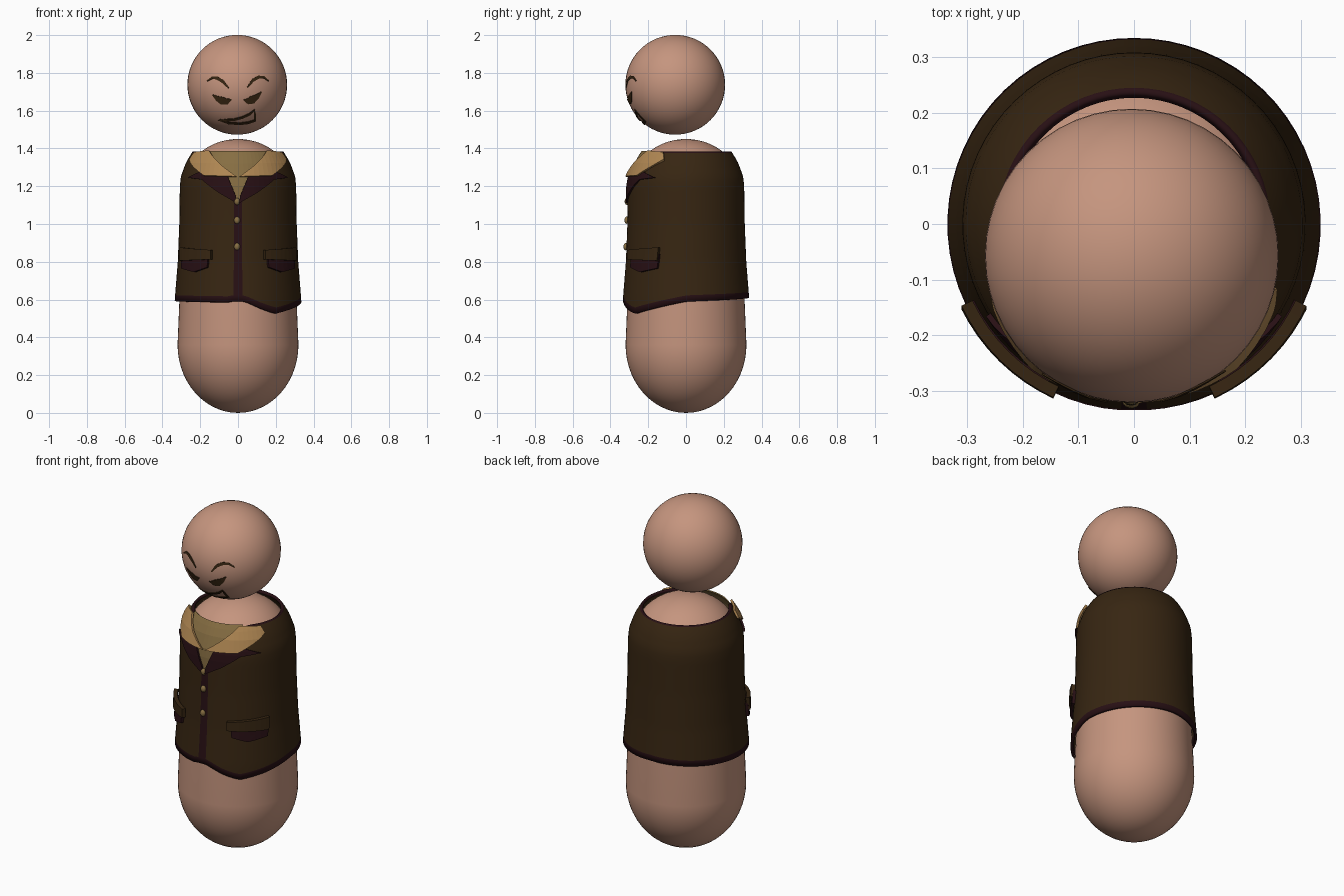
import bpy, bmesh, math
from mathutils import Vector

cube = bpy.data.objects.get("Cube")
if cube:
    bpy.data.objects.remove(cube, do_unlink=True)


def material(name, rgb):
    m = bpy.data.materials.new(name)
    m.use_nodes = True
    m.diffuse_color = (*rgb, 1)
    m.node_tree.nodes["Principled BSDF"].inputs["Base Color"].default_value = (*rgb, 1)
    return m


SKIN = material("skin", (0.56, 0.30, 0.21))
BROWN = material("dark brown cloth", (0.038, 0.019, 0.006))
MAROON = material("maroon trim", (0.021, 0.005, 0.007))
TAN = material("tan collar", (0.43, 0.24, 0.085))
OLIVE = material("olive shirt", (0.24, 0.155, 0.055))


def lerp_table(table, v):
    for (a, p), (b, q) in zip(table, table[1:]):
        if v <= b:
            return p + (q - p) * max(0, (v - a) / (b - a))
    return table[-1][1]


def finish(name, bm, mats, smooth=False):
    mesh = bpy.data.meshes.new(name)
    bm.to_mesh(mesh)
    bm.free()
    for m in mats:
        mesh.materials.append(m)
    for p in mesh.polygons:
        p.use_smooth = smooth
    obj = bpy.data.objects.new(name, mesh)
    bpy.context.collection.objects.link(obj)
    return obj


def solidify(obj, thickness, offset):
    mod = obj.modifiers.new("thickness", "SOLIDIFY")
    mod.thickness, mod.offset = thickness, offset


def around(angle, r, z):
    return Vector((r * math.sin(angle), -r * math.cos(angle), z))


def grid(columns):
    """Skin a closed ring of vertex columns; returns bmesh and faces by column."""
    bm = bmesh.new()
    cols = [[bm.verts.new(p) for p in col] for col in columns]
    faces = []
    for i, c in enumerate(cols):
        d = cols[(i + 1) % len(cols)]
        faces.append([bm.faces.new((c[j], d[j], d[j + 1], c[j + 1])) for j in range(len(c) - 1)])
    return bm, faces


# Body: tapered peg with rounded ends
arc = [math.pi / 2 * k / 14 for k in range(15)]
profile = [(0.32 * math.sin(t), 0.36 - 0.36 * math.cos(t)) for t in arc]
profile += [(0.285 * math.cos(t), 1.2 + 0.25 * math.sin(t)) for t in arc]
bm, _ = grid([[around(math.tau * i / 64, r, z) for r, z in profile] for i in range(64)])
bmesh.ops.remove_doubles(bm, verts=bm.verts, dist=0.0005)
finish("body", bm, [SKIN], True)

# Head: floating ball
HEAD, HEAD_R = Vector((-0.004, -0.057, 1.737)), 0.264
bm = bmesh.new()
bmesh.ops.create_uvsphere(bm, u_segments=48, v_segments=32, radius=HEAD_R)
bmesh.ops.translate(bm, verts=bm.verts, vec=HEAD)
finish("head", bm, [SKIN], True)

# Jacket: shell with an uneven hem and an open neck
WIDTH = [(0.52, 0.338), (0.6, 0.335), (0.8, 0.319), (1.0, 0.311), (1.2, 0.308),
         (1.25, 0.303), (1.32, 0.278), (1.37, 0.25), (1.39, 0.235)]
HEM = [(-180, 0.61), (-90, 0.592), (-8, 0.585), (0, 0.597), (8, 0.585), (22, 0.55),
       (36, 0.525), (57, 0.55), (90, 0.59), (180, 0.61)]
NECK = [(0, 1.12), (4, 1.12), (13, 1.25), (38, 1.375), (50, 1.385), (180, 1.385)]


def jacket_r(z):
    return lerp_table(WIDTH, z)


def jacket_column(deg):
    signed = deg if deg <= 180 else deg - 360
    low, high = lerp_table(HEM, signed), lerp_table(NECK, abs(signed))
    a, b = low + 0.032, high - 0.008
    heights = [low] + [a + (b - a) * k / 30 for k in range(31)] + [high]
    return [around(math.radians(deg), jacket_r(z), z) for z in heights]


bm, faces = grid([jacket_column(4 + 352 * i / 64) for i in range(65)])
for i, column in enumerate(faces):
    for j, f in enumerate(column):
        f.material_index = int(i == 64 or j in (0, len(column) - 1))
jacket = finish("jacket", bm, [BROWN, MAROON], True)
solidify(jacket, 0.015, -1)


def plate(name, points, off, thick, mat):
    """Cloth piece drawn in front-on x, z and wrapped round the jacket."""
    bm = bmesh.new()
    verts = []
    for x, z in points:
        s = max(-1, min(1, x / (jacket_r(z) + off)))
        verts.append(bm.verts.new((math.asin(s), 0, z)))
    bm.faces.new(verts)
    bmesh.ops.triangulate(bm, faces=bm.faces)

    def cut(co, no):
        bmesh.ops.bisect_plane(bm, geom=bm.verts[:] + bm.edges[:] + bm.faces[:],
                               plane_co=co, plane_no=no)
    for k in range(-15, 16):
        cut((math.radians(k * 5 + 0.7), 0, 0), (1, 0, 0))
    for k in range(36):
        cut((0, 0, 0.7 + k * 0.02), (0, 0, 1))
    for v in bm.verts:
        v.co = around(v.co.x, jacket_r(v.co.z) + off, v.co.z)
    solidify(finish(name, bm, [mat]), thick, 0)


# Shirt, lapels, collar and pockets
plate("shirt_front", [(0, 1.1), (0.08, 1.25), (0.155, 1.385), (-0.155, 1.385), (-0.08, 1.25)],
      -0.007, 0.006, OLIVE)
for side, s in (("left", 1), ("right", -1)):
    def flip(pts):
        return [(s * x, z) for x, z in pts]
    plate(side + "_lapel", flip([(0.006, 1.11), (0.1, 1.165), (0.19, 1.235), (0.262, 1.245),
                                 (0.2, 1.275), (0.06, 1.27), (0.012, 1.15)]), 0.005, 0.01, MAROON)
    plate(side + "_collar", flip([(0.008, 1.25), (0.18, 1.256), (0.255, 1.34), (0.228, 1.378),
                                  (0.15, 1.386)]), 0.013, 0.012, TAN)
    plate(side + "_pocket", flip([(0.155, 0.84), (0.295, 0.84), (0.295, 0.765), (0.23, 0.745),
                                  (0.16, 0.77)]), 0.009, 0.016, MAROON)
    plate(side + "_pocket_flap", flip([(0.14, 0.862), (0.3, 0.876), (0.3, 0.805), (0.14, 0.812)]),
          0.016, 0.022, BROWN)

# Buttons
for n, z in enumerate((1.12, 1.02, 0.88)):
    bm = bmesh.new()
    bmesh.ops.create_uvsphere(bm, u_segments=12, v_segments=8, radius=0.016)
    for v in bm.verts:
        v.co = Vector((v.co.x - 0.005, v.co.y * 0.8 - jacket_r(z) - 0.003, v.co.z * 1.2 + z))
    finish("button_%d" % (n + 1), bm, [OLIVE], True)


# Painted face: thin marks laid on the ball
def on_head(x, z):
    d = (HEAD_R + 0.003) ** 2 - (x - HEAD.x) ** 2 - (z - HEAD.z) ** 2
    return Vector((x, HEAD.y - math.sqrt(d), z))


def stroke(name, points, widths, closed=False):
    bm = bmesh.new()
    n = len(points)
    rails = []
    for i, (x, z) in enumerate(points):
        p = points[i - 1] if closed or i else points[0]
        q = points[(i + 1) % n] if closed or i < n - 1 else points[i]
        t = Vector((q[0] - p[0], q[1] - p[1])).normalized() * widths[i % len(widths)] / 2
        rails.append((bm.verts.new(on_head(x + t.y, z - t.x)), bm.verts.new(on_head(x - t.y, z + t.x))))
    for i in range(n if closed else n - 1):
        a, b = rails[i], rails[(i + 1) % n]
        bm.faces.new((a[0], b[0], b[1], a[1]))
    bmesh.ops.recalc_face_normals(bm, faces=bm.faces)
    solidify(finish(name, bm, [BROWN]), 0.003, 0)


brow = [0.005, 0.012, 0.017, 0.016, 0.006]
stroke("right_brow", [(-0.164, 1.757), (-0.135, 1.775), (-0.11, 1.772), (-0.082, 1.755),
                      (-0.05, 1.72)], brow)
stroke("left_brow", [(0.163, 1.757), (0.135, 1.778), (0.108, 1.777), (0.078, 1.76),
                     (0.05, 1.722)], brow)
lid = [0.004, 0.026, 0.042, 0.032, 0.004]
stroke("right_eye", [(-0.135, 1.684), (-0.11, 1.665), (-0.083, 1.652), (-0.058, 1.648),
                     (-0.034, 1.66)], lid)
stroke("left_eye", [(0.125, 1.7), (0.1, 1.674), (0.075, 1.657), (0.052, 1.65),
                    (0.03, 1.657)], lid)
stroke("mouth", [(-0.1, 1.552), (-0.06, 1.55), (-0.015, 1.553), (0.025, 1.564), (0.06, 1.58),
                 (0.087, 1.602), (0.09, 1.572), (0.09, 1.548), (0.055, 1.536), (0.01, 1.53),
                 (-0.05, 1.535)], [0.012], True)
